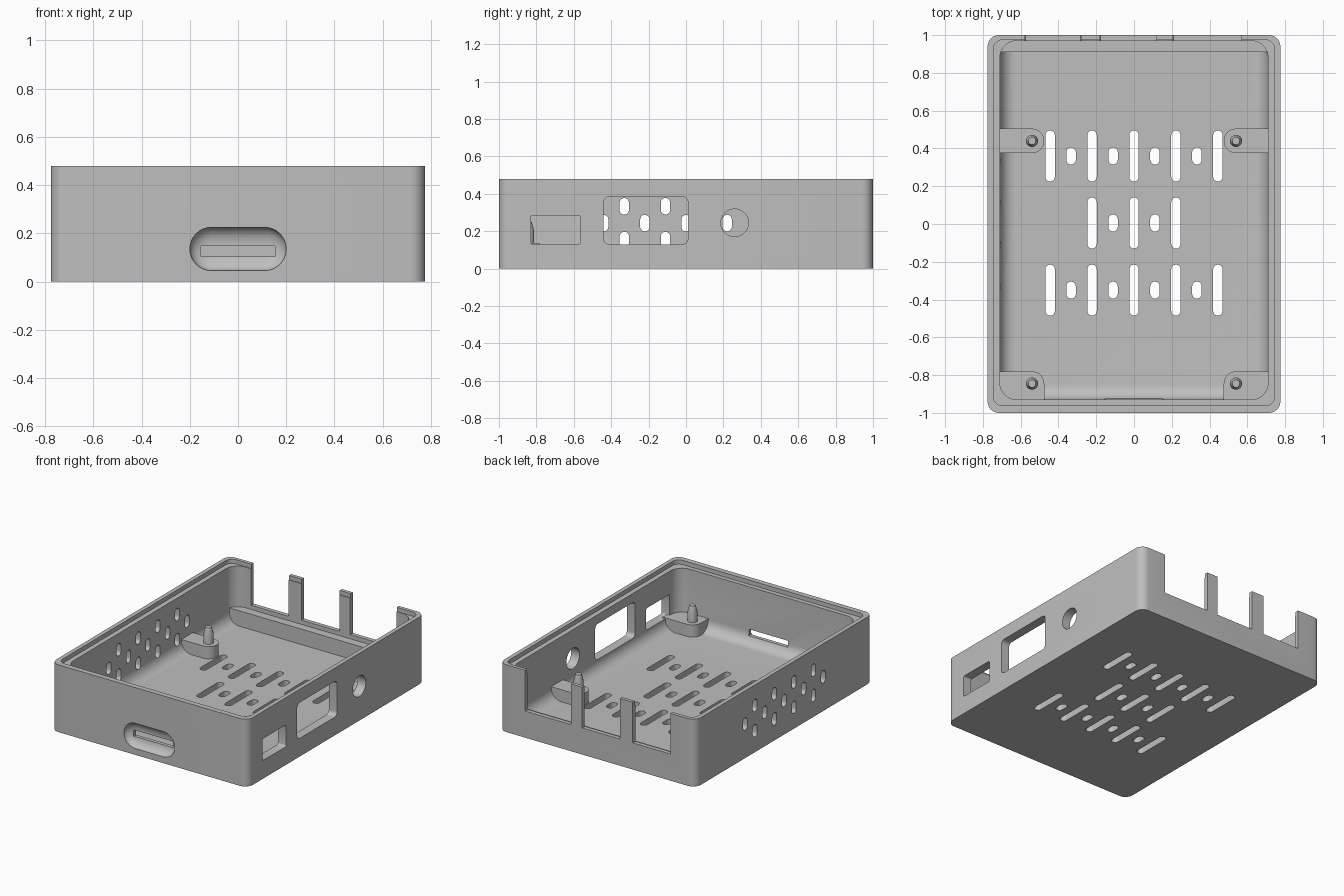
import bpy, bmesh
from math import sin, cos, pi, radians

old = bpy.data.objects.get("Cube")
if old:
    bpy.data.objects.remove(old, do_unlink=True)

grey = bpy.data.materials.new("light_grey_plastic")
grey.use_nodes = True
grey.diffuse_color = (0.52, 0.52, 0.52, 1)
grey.node_tree.nodes["Principled BSDF"].inputs["Base Color"].default_value = (0.52, 0.52, 0.52, 1)

AXES = {"x": lambda u, v, w: (w, u, v),
        "y": lambda u, v, w: (u, w, v),
        "z": lambda u, v, w: (u, v, w)}


def arc(cx, cy, r, a0, a1, n=8):
    return [(cx + r * cos(radians(a0 + (a1 - a0) * i / n)),
             cy + r * sin(radians(a0 + (a1 - a0) * i / n))) for i in range(n + 1)]


def round_rect(u0, u1, v0, v1, r, n=8):
    r = min(r, (u1 - u0) / 2 - 1e-4, (v1 - v0) / 2 - 1e-4)
    return (arc(u1 - r, v1 - r, r, 0, 90, n) + arc(u0 + r, v1 - r, r, 90, 180, n)
            + arc(u0 + r, v0 + r, r, 180, 270, n) + arc(u1 - r, v0 + r, r, 270, 360, n))


def loft(bm, rings, axis="z"):
    """Skin (outline, level) rings into a closed solid along an axis."""
    loops = [[bm.verts.new(AXES[axis](u, v, w)) for u, v in pts] for pts, w in rings]
    n = len(loops[0])
    for a, b in zip(loops, loops[1:]):
        for i in range(n):
            j = (i + 1) % n
            bm.faces.new((a[i], a[j], b[j], b[i]))
    bm.faces.new(loops[0][::-1])
    bm.faces.new(loops[-1])


def prism(bm, pts, w0, w1, axis="z"):
    loft(bm, [(pts, w0), (pts, w1)], axis)


def pill(bm, u, v, length, w0, w1, axis):
    prism(bm, round_rect(u - .025, u + .025, v - length / 2, v + length / 2, .025, 6), w0, w1, axis)


def finish(name, bm):
    bmesh.ops.recalc_face_normals(bm, faces=bm.faces)
    mesh = bpy.data.meshes.new(name)
    bm.to_mesh(mesh)
    bm.free()
    mesh.materials.append(grey)
    ob = bpy.data.objects.new(name, mesh)
    bpy.context.collection.objects.link(ob)
    return ob


def activate(ob):
    bpy.ops.object.select_all(action="DESELECT")
    ob.select_set(True)
    bpy.context.view_layer.objects.active = ob


def smooth(ob):
    activate(ob)
    bpy.ops.object.shade_smooth_by_angle(angle=radians(32))


def cut(ob, bm):
    cutter = finish("cutter", bm)
    cutter.hide_render = True
    mod = ob.modifiers.new("cut", "BOOLEAN")
    mod.operation, mod.solver, mod.object = "DIFFERENCE", "EXACT", cutter
    activate(ob)
    bpy.ops.object.modifier_apply(modifier=mod.name)
    bpy.data.objects.remove(cutter, do_unlink=True)


# Outer shell block
bm = bmesh.new()
prism(bm, round_rect(-.775, .775, -1, 1, .06), 0, .48)
shell = finish("case_shell", bm)

# Inner cavity with a rounded floor edge
FLOOR, FILLET = .05, .08
bm = bmesh.new()
rings = []
for i in range(9):
    t = i / 8 * pi / 2
    d = FILLET * (1 - sin(t))
    rings.append((round_rect(-.71 + d, .71 - d, -.93 + d, .97, .09 - d),
                  FLOOR + FILLET * (1 - cos(t))))
rings.append((rings[-1][0], .6))
loft(bm, rings)
cut(shell, bm)

# Stepped lip around the rim
bm = bmesh.new()
prism(bm, round_rect(-.745, .745, -.962, .975, .05), .45, .6)
cut(shell, bm)

# Dished recess around the front card slot
bm = bmesh.new()
rings = [(round_rect(-.2, .2, .045, .225, .09), -1.05)]
for i in range(8):
    t = i / 7 * pi / 2
    d = .072 * (1 - cos(t))
    rings.append((round_rect(-.2 + d, .2 - d, .045 + d, .225 - d, .09 - d), -1 + .05 * sin(t)))
loft(bm, rings, "y")
cut(shell, bm)

# All through holes
bm = bmesh.new()
prism(bm, round_rect(-.155, .155, .103, .147, .003, 1), -1.05, -.8, "y")
prism(bm, round_rect(-.83, -.565, .13, .285, .012, 4), .6, .9, "x")
prism(bm, round_rect(-.44, .01, .13, .385, .03), .6, .9, "x")
prism(bm, arc(.26, .245, .074, 0, 345, 23), .6, .9, "x")
for x0, x1 in ((-.577, -.28), (-.18, .12), (.206, .57)):
    prism(bm, round_rect(x0, x1, .19, .6, .002, 1), .9, 1.1, "y")
for k in range(-4, 5):
    # side vents, alternating one and two per column
    for z in ((.333, .153) if k % 2 else (.243,)):
        pill(bm, k * .11, z, .088, -.9, -.6, "x")
    # floor vents, alternating long and short
    for y in (.36, .005, -.35):
        if abs(y) > .1 or abs(k) < 3:
            pill(bm, k * .111, y, .09 if k % 2 else .27, -.1, .1, "z")
cut(shell, bm)
smooth(shell)

# Ledge along the back wall
bm = bmesh.new()
prism(bm, round_rect(-.72, .72, .91, .985, .001, 1), .03, .16)
finish("back_ledge", bm)

# Board supports, each a pad joined to the wall with a tapered peg
PX, PR, TOP = .54, .065, .137
for place, y in (("back", .44), ("front", -.845)):
    if place == "back":
        outline = arc(PX, y, PR, 90, 270, 16) + [(.73, y - PR), (.73, y + PR)]
    else:
        outline = arc(PX, y, PR, 90, 180, 10) + [(PX - PR, -.945), (.73, -.945), (.73, y + PR)]
    bm = bmesh.new()
    prism(bm, outline, .03, TOP)
    pad = finish(place + "_support_pads", bm)
    bm = bmesh.new()
    loft(bm, [(arc(PX, y, r, 0, 345, 23), z)
              for r, z in ((.032, TOP - .02), (.032, .205), (.02, .25))])
    peg = finish(place + "_support_pegs", bm)
    for ob in (pad, peg):
        ob.modifiers.new("mirror", "MIRROR")
        smooth(ob)
